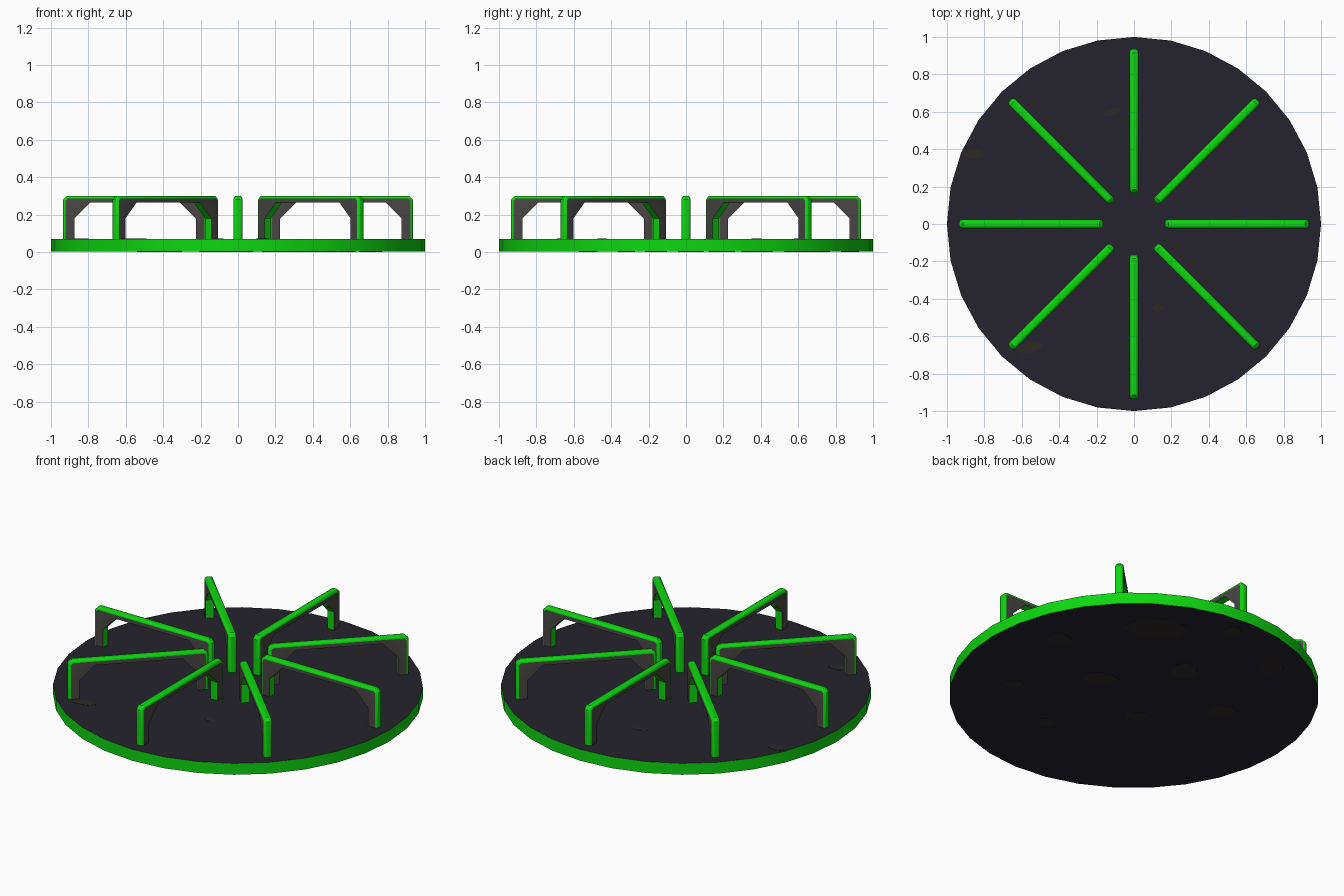
import bpy, bmesh, math, random
from mathutils import Matrix

if "Cube" in bpy.data.objects:
    bpy.data.objects.remove(bpy.data.objects["Cube"])

random.seed(4)


def material(name, rgb):
    m = bpy.data.materials.new(name)
    m.diffuse_color = (*rgb, 1)
    m.use_nodes = True
    m.node_tree.nodes["Principled BSDF"].inputs["Base Color"].default_value = m.diffuse_color
    return m


GREEN = material("bright green paint", (0.004, 0.68, 0.005))
NAVY = material("dark navy deck", (0.018, 0.017, 0.026))
GREY = material("dark worn grey", (0.065, 0.060, 0.056))
OLIVE = material("dark olive wear", (0.026, 0.023, 0.018))


def finish(bm, name, mats, smooth=None):
    bmesh.ops.recalc_face_normals(bm, faces=bm.faces)
    me = bpy.data.meshes.new(name)
    bm.to_mesh(me)
    bm.free()
    for m in mats:
        me.materials.append(m)
    ob = bpy.data.objects.new(name, me)
    bpy.context.collection.objects.link(ob)
    if smooth:
        bpy.context.view_layer.objects.active = ob
        for o in bpy.context.selected_objects:
            o.select_set(False)
        ob.select_set(True)
        bpy.ops.object.shade_smooth_by_angle(angle=math.radians(smooth))
    return ob


# Round platform: navy top and bottom, green rim
N = 32
bm = bmesh.new()
lo, hi = [[bm.verts.new((math.cos(2 * math.pi * i / N), math.sin(2 * math.pi * i / N), z))
           for i in range(N)] for z in (0.002, 0.07)]
bm.faces.new(lo).material_index = 1
bm.faces.new(hi).material_index = 1
for i in range(N):
    j = (i + 1) % N
    bm.faces.new((lo[i], lo[j], hi[j], hi[i]))
finish(bm, "platform", [GREEN, NAVY], 30)

# Grab rail: inverted U with braced inner corners, rounded green outer edge
R0, R1, TOP, BASE, HALF = 0.165, 0.935, 0.30, 0.06, 0.023
LEG, BAR, BRACE, CH = 0.06, 0.036, 0.085, 0.02
outer = [(R0, BASE), (R0, TOP - CH), (R0 + CH, TOP), (R1 - CH, TOP), (R1, TOP - CH), (R1, BASE)]
a, b, u = R0 + LEG, R1 - LEG, TOP - BAR
inner = [(b, BASE), (b, u - BRACE), (b - BRACE, u), (a + BRACE, u), (a, u - BRACE), (a, BASE)]


def grab_rail(k):
    bm = bmesh.new()
    rings = [[bm.verts.new((x, y, z)) for x, z in outer + inner] for y in (-HALF, HALF)]
    n = len(rings[0])
    for r in rings:
        bm.faces.new(r)
    for i in range(n):
        j = (i + 1) % n
        bm.faces.new((rings[0][i], rings[0][j], rings[1][j], rings[1][i]))
    edges = [bm.edges.get((r[i], r[i + 1])) for r in rings for i in range(len(outer) - 1)]
    bmesh.ops.bevel(bm, geom=edges, offset=0.014, segments=3, profile=0.5,
                    affect='EDGES', clamp_overlap=True)
    bmesh.ops.recalc_face_normals(bm, faces=bm.faces)
    bm.normal_update()
    for f in bm.faces:
        f.material_index = 1 if abs(f.normal.y) > 0.985 else 0
    bm.transform(Matrix.Rotation(k * math.pi / 4, 4, 'Z'))
    finish(bm, "grab_rail_%d" % (k + 1), [GREEN, GREY], 40)


for k in range(8):
    grab_rail(k)


# Worn patches: very thin irregular plates on the deck
def patches(name, spots, z0, z1):
    bm = bmesh.new()
    for x, y, w, h, ang in spots:
        pts = []
        for i in range(8):
            t = i * math.pi / 4
            s = random.uniform(0.75, 1.1)
            px, py = w * s * math.cos(t), h * s * math.sin(t)
            pts.append((x + px * math.cos(ang) - py * math.sin(ang),
                        y + px * math.sin(ang) + py * math.cos(ang)))
        lo, hi = [[bm.verts.new((p[0], p[1], z)) for p in pts] for z in (z0, z1)]
        bm.faces.new(lo)
        bm.faces.new(hi)
        for i in range(8):
            j = (i + 1) % 8
            bm.faces.new((lo[i], lo[j], hi[j], hi[i]))
    finish(bm, name, [OLIVE])


patches("top_wear", [(-0.12, 0.6, 0.055, 0.02, 0.3), (-0.86, 0.375, 0.06, 0.03, 0.1),
                     (-0.56, -0.66, 0.07, 0.03, 0.2), (0.13, -0.45, 0.035, 0.025, 0)], 0.068, 0.0715)

# Underside spots given sideways / towards the back right, then turned into place
spots = [(0.05, 0.74, 0.17, 0.1), (-0.46, 0.58, 0.08, 0.06), (0.25, 0.29, 0.09, 0.09),
         (0.71, 0.36, 0.08, 0.07), (-0.2, 0.17, 0.1, 0.07), (0.03, -0.22, 0.07, 0.05),
         (-0.44, -0.33, 0.06, 0.04), (0.49, -0.12, 0.1, 0.06), (0.47, 0.74, 0.06, 0.05),
         (-0.66, 0.07, 0.06, 0.05)]
S, C = math.sin(math.radians(35)), math.cos(math.radians(35))
patches("underside_wear", [(-C * p + S * q, S * p + C * q, w, h, math.pi - math.radians(35))
                           for p, q, w, h in spots], 0.0, 0.004)
